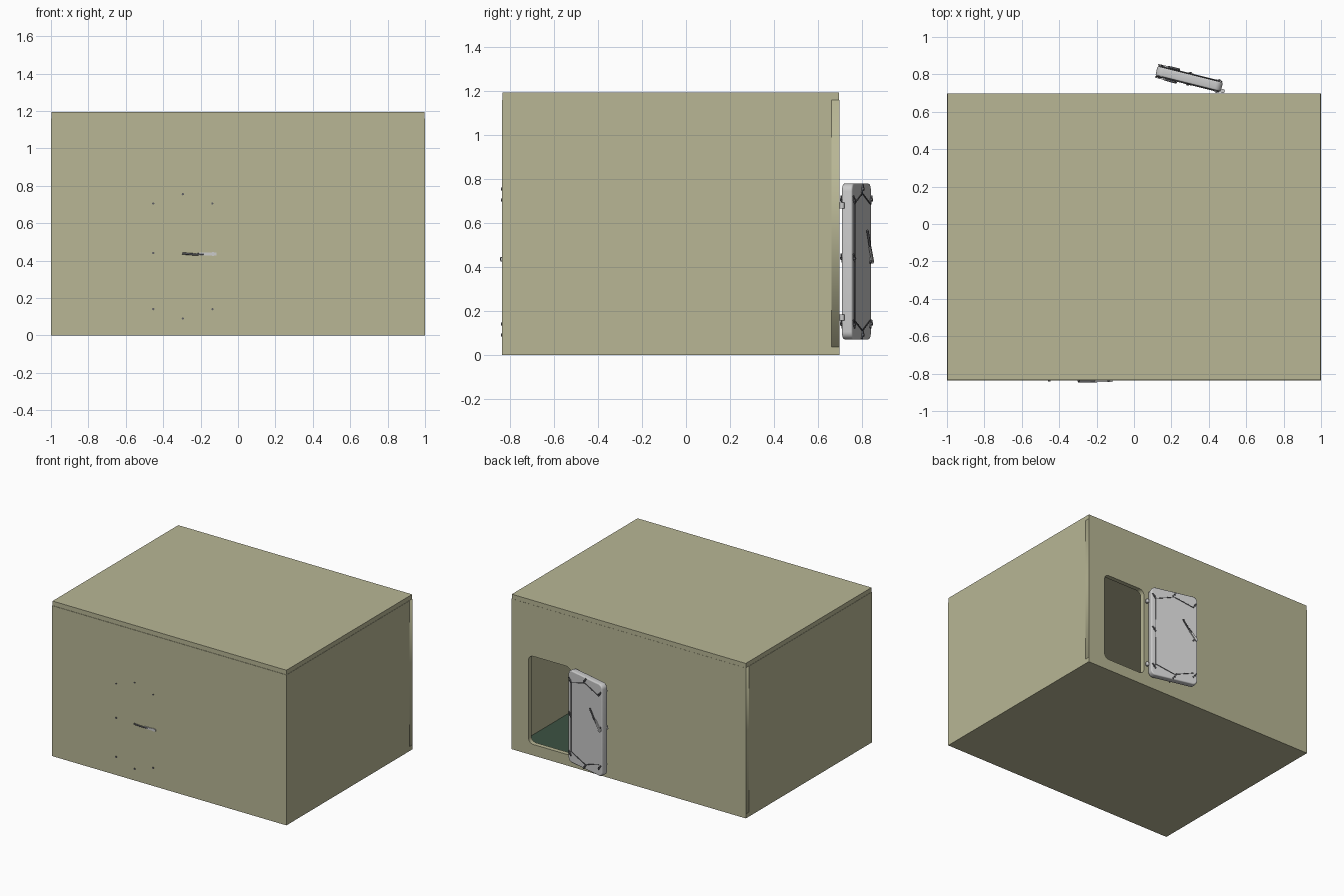
import bpy
from math import radians, sin, cos, pi
from mathutils import Matrix, Vector

if "Cube" in bpy.data.objects:
    bpy.data.objects.remove(bpy.data.objects["Cube"])

X, Y0, Y1, H, T = 1.0, -0.838, 0.698, 1.195, 0.035   # room size and wall thickness


def material(name, rgb):
    m = bpy.data.materials.new(name)
    m.diffuse_color = (*rgb, 1)
    m.use_nodes = True
    m.node_tree.nodes["Principled BSDF"].inputs["Base Color"].default_value = m.diffuse_color
    return m


OLIVE = material("olive_paint", (0.48, 0.47, 0.30))
GREEN = material("green_floor", (0.045, 0.085, 0.055))
STEEL = material("dark_steel", (0.12, 0.12, 0.13))


def finish(ob, name, mat, m=Matrix()):
    ob.name = name
    ob.matrix_world = m @ ob.matrix_basis
    if mat:
        ob.data.materials.append(mat)
    return ob


def box(name, lo, hi, mat=None, m=Matrix()):
    lo, hi = Vector(lo), Vector(hi)
    bpy.ops.mesh.primitive_cube_add(size=1, location=(lo + hi) / 2)
    ob = bpy.context.object
    ob.scale = hi - lo
    bpy.context.view_layer.update()
    return finish(ob, name, mat, m)


def cylinder(name, loc, r, depth, axis, mat=None, m=Matrix()):
    rot = (pi / 2, 0, 0) if axis == 'Y' else (0, 0, 0)
    bpy.ops.mesh.primitive_cylinder_add(vertices=16, radius=r, depth=depth, location=loc, rotation=rot)
    ob = bpy.context.object
    bpy.ops.object.shade_smooth_by_angle(angle=radians(40))
    return finish(ob, name, mat, m)


def rounded(cx, cz, w, h, r, n=6):
    pts = []
    for k, (sx, sz) in enumerate([(1, 1), (-1, 1), (-1, -1), (1, -1)]):
        for i in range(n + 1):
            a = (k + i / n) * pi / 2
            pts.append((cx + sx * (w / 2 - r) + r * cos(a), cz + sz * (h / 2 - r) + r * sin(a)))
    return pts


def plate(name, loops, y, thick, mat=None, m=Matrix(), bevel=0):
    """Upright x-z outline (later loops are holes) extruded around y."""
    cu = bpy.data.curves.new(name, 'CURVE')
    cu.dimensions, cu.fill_mode = '2D', 'BOTH'
    cu.extrude = thick / 2 - bevel
    cu.bevel_depth, cu.bevel_resolution, cu.offset = bevel, 2, -bevel
    for pts in loops:
        sp = cu.splines.new('POLY')
        sp.points.add(len(pts) - 1)
        for p, (x, z) in zip(sp.points, pts):
            p.co = (x, z, 0, 1)
        sp.use_cyclic_u = True
    ob = bpy.data.objects.new(name, cu)
    bpy.context.collection.objects.link(ob)
    ob.matrix_basis = Matrix.Translation((0, y, 0)) @ Matrix.Rotation(pi / 2, 4, 'X')
    return finish(ob, name, mat, m)


def rod(name, pts, r, mat, m):
    cu = bpy.data.curves.new(name, 'CURVE')
    cu.dimensions, cu.bevel_depth, cu.bevel_resolution = '3D', r, 2
    cu.use_fill_caps = True
    sp = cu.splines.new('POLY')
    sp.points.add(len(pts) - 1)
    for p, c in zip(sp.points, pts):
        p.co = (*c, 1)
    ob = bpy.data.objects.new(name, cu)
    bpy.context.collection.objects.link(ob)
    return finish(ob, name, mat, m)


def door(tag, m, tilt):
    """Watertight leaf centred on the local origin, hinge at -x, lever at +x."""
    plate(tag + "_leaf", [rounded(0, 0, 0.36, 0.71, 0.035)], 0, 0.05, None, m, 0.008)
    dogs = [(-0.158, 0.015), (-0.158, 0.28), (0, 0.33), (0.158, 0.28),
            (0.158, 0.01), (0.158, -0.285), (0, -0.335), (-0.158, -0.285)]
    for s in (-1, 1):
        # locking dogs with short arms
        for i, (x, z) in enumerate(dogs):
            cylinder(f"{tag}_dog_pin", (x, s * 0.03, z), 0.006, 0.014, 'Y', STEEL, m)
            lean = Matrix.Translation((x, s * 0.029, z)) @ Matrix.Rotation(radians(35 if x >= 0 else -35), 4, 'Y')
            box(f"{tag}_dog_arm", (-0.005, -0.003, -0.022), (0.005, 0.003, 0.022), STEEL, m @ lean)
        # linkage rods between neighbouring dogs
        ring = [(x * 0.93, s * 0.028, z * 0.94) for x, z in dogs]
        rod(tag + "_linkage_left", ring[:4], 0.003, STEEL, m)
        rod(tag + "_linkage_right", ring[5:] + ring[:1], 0.003, STEEL, m)
        # lever with hub and grip
        hub = Matrix.Translation((0.162, s * 0.034, 0.01)) @ Matrix.Rotation(tilt, 4, 'Y')
        cylinder(tag + "_lever_hub", (0.162, s * 0.03, 0.01), 0.011, 0.016, 'Y', None, m)
        box(tag + "_lever_arm", (-0.075, -0.004, -0.008), (0.018, 0.004, 0.008), None, m @ hub)
        rod(tag + "_lever_grip", [(-0.05, 0, 0), (-0.10, s * 0.002, -0.002), (-0.165, s * 0.002, 0.003)],
            0.0055, STEEL, m @ hub)
    # hinges
    for z in (-0.255, 0.255):
        cylinder(tag + "_hinge_barrel", (-0.19, 0.02, z), 0.011, 0.026, 'Z', None, m)
        box(tag + "_hinge_arm", (-0.19, 0.012, z - 0.009), (-0.13, 0.029, z + 0.009), None, m)


# room shell
box("floor_slab", (-X, Y0, 0), (X, Y1, T), OLIVE)
box("floor_covering", (-X + T, Y0 + T, T), (X - T, Y1 - T, T + 0.004), GREEN)
top = H - T
box("front_wall", (-X, Y0, T), (X, Y0 + T, top), OLIVE)
for name, a, b in (("left_wall", -X, -X + T), ("right_wall", X - T, X)):
    box(name, (a, Y0 + T, T), (b, Y1 - T, top), OLIVE)
outline = [(-X, T), (X, T), (X, top), (-X, top)]
plate("back_wall", [outline, rounded(0.675, 0.425, 0.36, 0.68, 0.04)], Y1 - T / 2, T, OLIVE)
box("roof_slab", (-X + 0.002, Y0 + 0.003, top), (X - 0.002, Y1 - 0.001, H), OLIVE)

# swung-open back door, and closed door let into the front wall
door("back_door", Matrix.Translation((0.295, 0.776, 0.425)) @ Matrix.Rotation(radians(166), 4, 'Z'), radians(52))
door("front_door", Matrix.Translation((-0.295, -0.806, 0.425)), 0)
